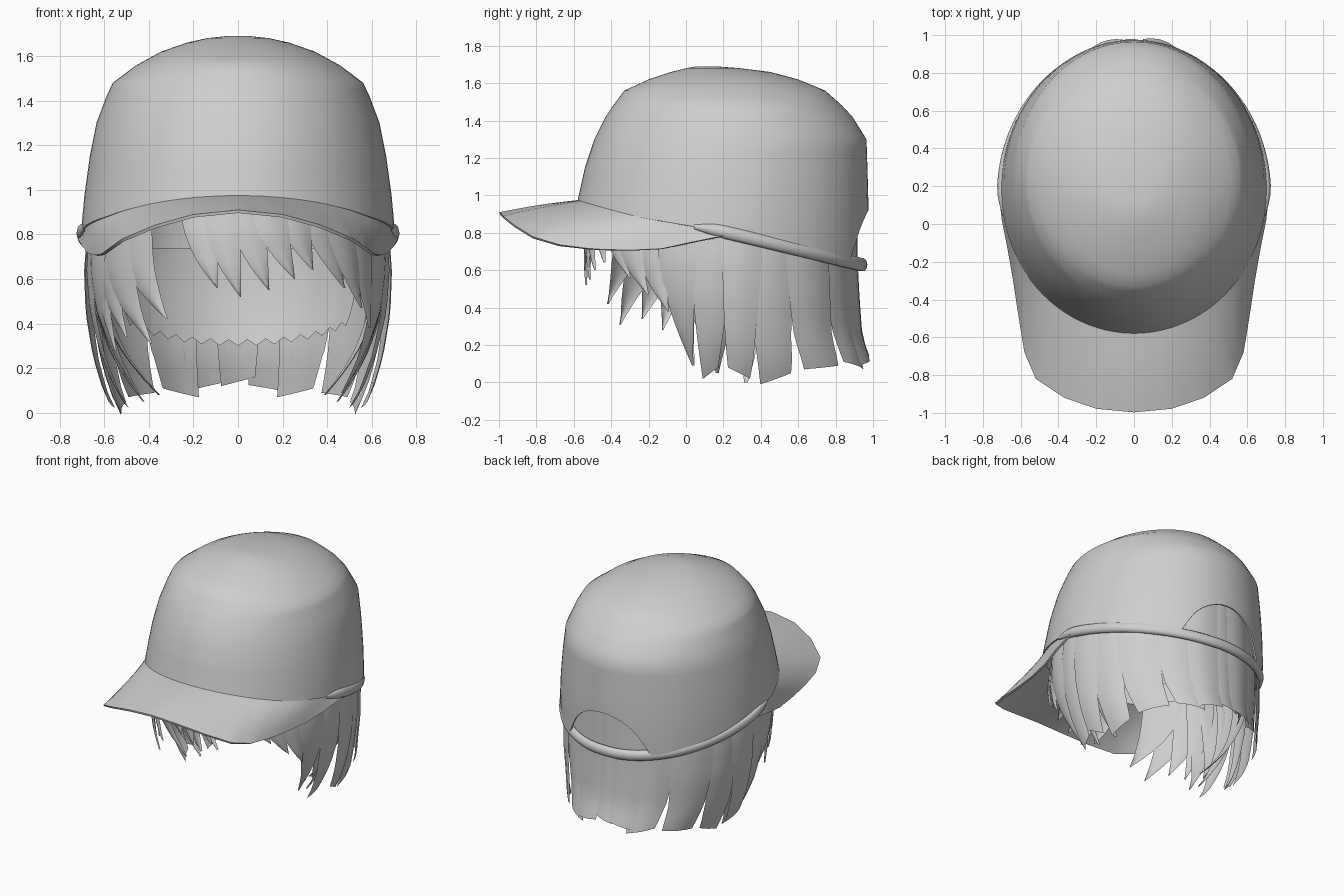
import bpy, math
from math import sin, cos, radians, sqrt

if "Cube" in bpy.data.objects:
    bpy.data.objects.remove(bpy.data.objects["Cube"])

grey = bpy.data.materials.new("plain_grey")
grey.diffuse_color = (0.62, 0.62, 0.62, 1)
grey.use_nodes = True
grey.node_tree.nodes["Principled BSDF"].inputs["Base Color"].default_value = grey.diffuse_color


def lerp(table, v):
    """Interpolate rows of (key, values...) at v."""
    if v <= table[0][0]:
        return table[0][1:]
    for p, q in zip(table, table[1:]):
        if v <= q[0]:
            t = (v - p[0]) / (q[0] - p[0])
            return tuple(a + (b - a) * t for a, b in zip(p[1:], q[1:]))
    return table[-1][1:]


def grid_object(name, rows, closed=False, thick=0.0, angle=40, cap=False):
    """Skin a list of equally long point rows, optionally with thickness."""
    n = len(rows[0])
    verts = [p for r in rows for p in r]
    faces = []
    for i in range(len(rows) - 1):
        for j in range(n if closed else n - 1):
            k = (j + 1) % n
            faces.append((i * n + j, i * n + k, (i + 1) * n + k, (i + 1) * n + j))
    if cap:
        faces.append(tuple(range(len(verts) - n, len(verts))))
    me = bpy.data.meshes.new(name)
    me.from_pydata(verts, [], faces)
    me.materials.append(grey)
    ob = bpy.data.objects.new(name, me)
    bpy.context.collection.objects.link(ob)
    bpy.ops.object.select_all(action="DESELECT")
    ob.select_set(True)
    bpy.context.view_layer.objects.active = ob
    if thick:
        mod = ob.modifiers.new("thickness", "SOLIDIFY")
        mod.thickness = thick
        mod.offset = -1
        bpy.ops.object.modifier_apply(modifier=mod.name)
    bpy.ops.object.shade_smooth_by_angle(angle=radians(angle))
    return ob


# Crown silhouette: height, front y, back y, half width
CROWN = [(0.60, -0.65, 0.97, 0.71), (0.80, -0.62, 0.975, 0.705), (0.97, -0.58, 0.975, 0.69),
         (1.15, -0.54, 0.97, 0.665), (1.30, -0.49, 0.965, 0.635), (1.42, -0.43, 0.89, 0.59),
         (1.48, -0.39, 0.835, 0.562), (1.56, -0.33, 0.745, 0.455), (1.62, -0.20, 0.60, 0.345),
         (1.66, -0.08, 0.45, 0.23), (1.68, 0.0, 0.29, 0.14), (1.69, 0.06, 0.16, 0.05)]
# Lower edge of the crown: y, z
EDGE = [(-0.58, 0.97), (-0.22, 0.88), (0.20, 0.81), (0.97, 0.63)]


def crown_point(a, z):
    yf, yb, w = lerp(CROWN, z)
    return (w * sin(a), (yf + yb) / 2 - (yb - yf) / 2 * cos(a), z)


def edge_z(a):
    return lerp(EDGE, 0.2 - 0.78 * cos(a))[0]


def opening_z(a):
    """Crown edge raised in an arch at the back."""
    z = edge_z(a)
    x = 0.71 * sin(a) / 0.31
    if cos(a) < 0 and abs(x) < 1:
        z = max(z, 0.63 + 0.29 * sqrt(1 - x * x))
    return z


# Crown: lower rings follow the edge, upper rings are level
angles = [radians(4 * i) for i in range(90)]
rows = []
for s in (0, 0.25, 0.5, 0.75):
    rows.append([crown_point(a, opening_z(a) + (1.15 - opening_z(a)) * s) for a in angles])
for z in (1.15, 1.23, 1.30, 1.36, 1.42, 1.45, 1.48, 1.52, 1.56, 1.59, 1.62, 1.64, 1.66, 1.68, 1.69):
    rows.append([crown_point(a, z) for a in angles])
grid_object("cap_crown", rows, closed=True, thick=0.01, angle=50, cap=True)

# Brim: angle on the crown, then outer edge x, y, z
BRIM = [(0, 0, -0.997, 0.91), (12, 0.20, -0.978, 0.89), (24, 0.37, -0.92, 0.843),
        (36, 0.52, -0.82, 0.78), (48, 0.58, -0.68, 0.737), (58, 0.61, -0.50, 0.713),
        (68, 0.64, -0.30, 0.707), (76, 0.67, -0.13, 0.715), (84, 0.70, 0.02, 0.748),
        (92, 0.72, 0.20, 0.785)]
rows = []
for d in range(-92, 93, 4):
    a = radians(d)
    x, y, z = lerp(BRIM, abs(d))
    x = math.copysign(x, d)
    px, py, pz = crown_point(a, edge_z(a) + 0.006)
    p = (px * 0.985, 0.2 + (py - 0.2) * 0.985, pz)
    rows.append([tuple(u + (v - u) * t + (0.006 * sin(math.pi * t) if k == 2 else 0)
                       for k, (u, v) in enumerate(zip(p, (x, y, z))))
                 for t in (0, 0.2, 0.4, 0.6, 0.8, 1)])
grid_object("cap_brim", rows, thick=0.014)

# Rolled band, proud at the sides and nearly flush at the back
rows = []
for d in range(80, 281, 4):
    a = radians(d)
    x, y, z = crown_point(a, edge_z(a))
    r = 0.037 * min(1, 0.35 + min(d - 80, 280 - d) / 14)
    inset = 0.005 + 0.022 * max(0, -cos(a))
    rows.append([(x + sin(a) * (r * 0.7 * cos(b) - inset), y - cos(a) * (r * 0.7 * cos(b) - inset),
                  z + r * sin(b)) for b in (radians(36 * k) for k in range(10))])
grid_object("cap_band", rows, closed=True, angle=60)

# Hair envelope: height, half width, front depth, back depth
HAIR = [(0.0, 0.55, 0.62, 0.80), (0.10, 0.60, 0.65, 0.79), (0.25, 0.645, 0.69, 0.74),
        (0.45, 0.678, 0.73, 0.725), (0.65, 0.685, 0.745, 0.715), (0.80, 0.67, 0.74, 0.715),
        (1.10, 0.63, 0.69, 0.71)]


def hair_point(a, z, scale):
    w, f, b = lerp(HAIR, z)
    depth = f if cos(a) > 0 else b
    return (w * scale * sin(a), 0.2 - depth * scale * cos(a), z)


def lock(name, centre, half, tip, shift=0, tip_width=0.0, slant=0.0, scale=1.0,
         rise=0.12, power=2.0, pull=0.0):
    """One strand clump lying on the hair envelope, angles in degrees."""
    rows = []
    for i in range(13):
        t = i / 12
        row = []
        for j in range(5):
            u = j / 2 - 1
            w = half * (1 - (1 - tip_width) * t ** power)
            a = radians(centre + shift * t * t + u * w)
            top = edge_z(a) + rise
            if cos(a) < -0.8:
                top = max(top, 0.97)
            z = top + (tip + slant * u - top) * t
            bulge = 0.014 * (1 - u * u)
            row.append(hair_point(a, z, scale + bulge - pull * t ** 3))
        rows.append(row)
    grid_object(name, rows, angle=60)


# Side and back locks, mirrored: centre, half width, tip, shift, tip width, slant, scale, pull
SIDE = [(70, 9, 0.09, 2, 0.04, 0.0, 1.0, 0.18), (85, 8.5, 0.05, -2, 0.5, 0.03, 0.985, 0.08),
        (98, 8.5, 0.05, -2, 0.5, -0.03, 1.0, 0), (112, 10, 0.02, -1, 0.65, 0.03, 0.985, 0),
        (130, 12, 0.08, 2, 0.75, 0.01, 1.0, 0), (152, 12, 0.09, 2, 0.7, -0.02, 0.99, 0),
        (90, 9, 0.05, -4, 0.1, 0.0, 0.97, 0.2), (104, 10, 0.08, -6, 0.1, 0.0, 0.96, 0.3),
        (78, 9, 0.17, 3, 0.05, 0.0, 0.97, 0.12)]
for side, label in ((1, "right"), (-1, "left")):
    for i, (c, h, tip, sh, tw, sl, sc, pl) in enumerate(SIDE):
        lock(f"{label}_hair_lock_{i + 1}", side * c, h, tip, side * sh, tw, side * sl, sc,
             power=2.4, pull=pl * (1 if side > 0 else 1.2))

# Back locks with blunt cut ends
for i, (c, h, tip, tw, sl) in enumerate([(167, 10, 0.11, 0.85, 0.015), (180, 9, 0.14, 0.8, -0.02),
                                         (193, 10, 0.12, 0.85, -0.02)]):
    lock(f"back_hair_lock_{i + 1}", c, h, tip, 0, tw, sl, 1.0 - 0.01 * (i % 2), power=3)

# Swept fringe: centre, half width, tip height, shift, scale
FRINGE = [(-16, 8, 0.56, 8, 0.98), (-7, 8, 0.52, 8, 0.99), (3, 8, 0.55, 9, 0.98),
          (12, 8, 0.60, 10, 0.99), (22, 8, 0.64, 8, 0.98), (34, 9, 0.56, 12, 0.97),
          (44, 9, 0.47, 12, 0.98), (56, 9, 0.38, 9, 0.97), (-48, 11, 0.42, 19, 0.97),
          (-57, 11, 0.31, 20, 0.98), (-65, 11, 0.34, 14, 0.97), (-71, 9, 0.28, 10, 0.96)]
for i, (c, h, tip, sh, sc) in enumerate(FRINGE):
    lock(f"fringe_lock_{i + 1}", c, h, tip, sh, 0.02, 0.0, sc, rise=0.02, power=2)

# Inner nape layer with a jagged hem
rows = []
for i in range(7):
    t = i / 6
    row = []
    for j in range(29):
        u = j / 14 - 1
        hem = 0.31 + 0.09 * u * u + (0.018 if j % 2 else -0.01)
        row.append(hair_point(radians(180 + 62 * u), 0.74 + (hem - 0.74) * t, 0.9 - 0.08 * t * t))
    rows.append(row)
grid_object("nape_hair", rows, angle=60)

# Lowest hair tip touches the ground level
lock("left_hair_tip", -103, 7, 0.0, 4, 0.1, 0.0, 0.96, power=2.5)
